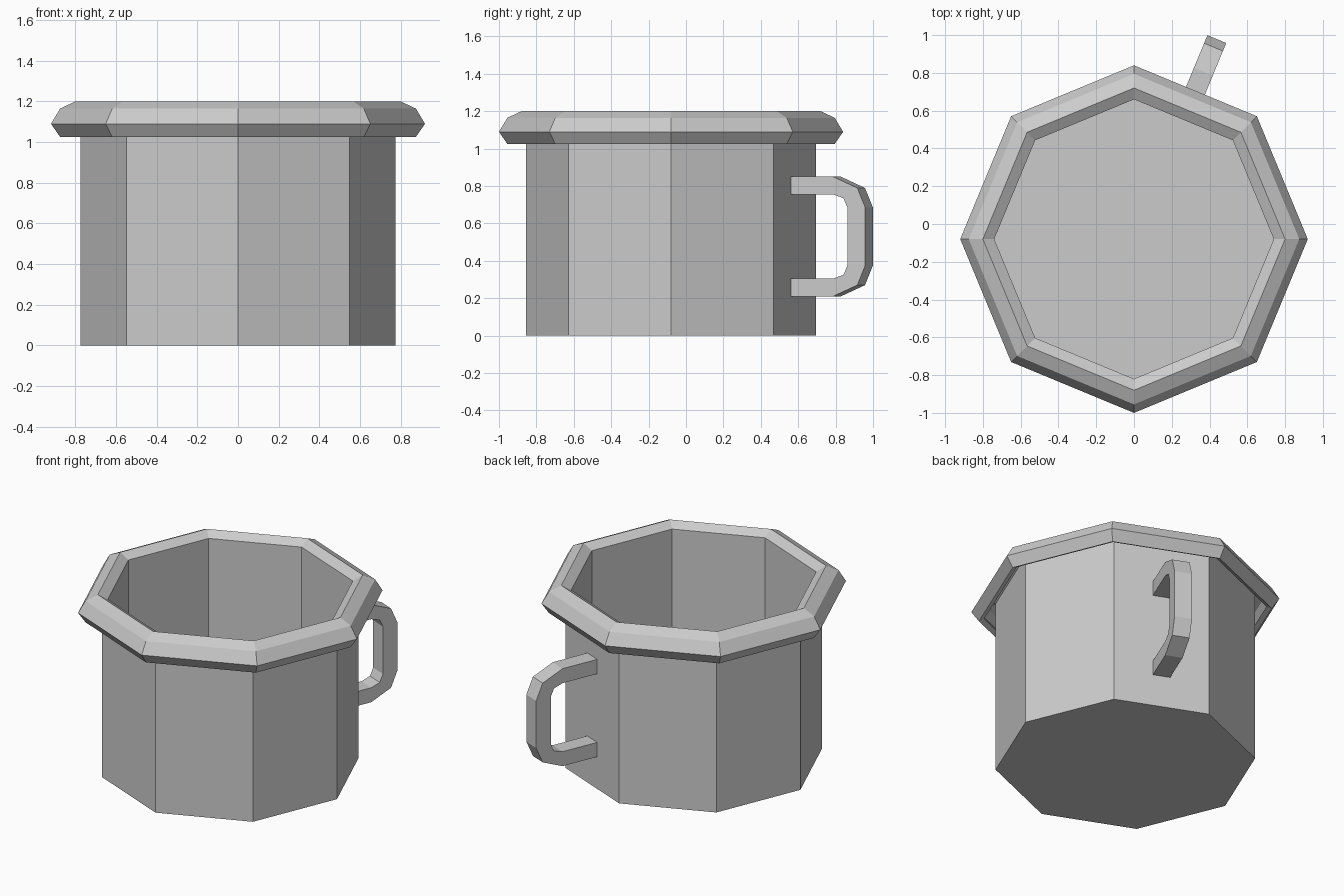
import bpy, bmesh
from math import cos, sin, pi, radians

if "Cube" in bpy.data.objects:
    bpy.data.objects.remove(bpy.data.objects["Cube"])

CENTRE_Y = -0.08
SIDES = 8


def finish(name, bm):
    bmesh.ops.recalc_face_normals(bm, faces=bm.faces)
    mesh = bpy.data.meshes.new(name)
    bm.to_mesh(mesh)
    bm.free()
    obj = bpy.data.objects.new(name, mesh)
    obj.location.y = CENTRE_Y
    bpy.context.collection.objects.link(obj)
    return obj


def lathe(name, profile):
    """Octagonal lathe of (radius, z) points, capped at both ends."""
    bm = bmesh.new()
    rings = [[bm.verts.new((r * cos(2 * pi * i / SIDES), r * sin(2 * pi * i / SIDES), z))
              for i in range(SIDES)] for r, z in profile]
    for a, b in zip(rings, rings[1:]):
        for i in range(SIDES):
            j = (i + 1) % SIDES
            bm.faces.new((a[i], a[j], b[j], b[i]))
    bm.faces.new(rings[0])
    bm.faces.new(rings[-1])
    return finish(name, bm)


def strap(name, outer, inner, width):
    """Flat band between two (reach, z) outlines, given a width."""
    bm = bmesh.new()
    rows = [[bm.verts.new((x, y, z)) for (x, z), y in
             ((o, -width / 2), (o, width / 2), (i, width / 2), (i, -width / 2))]
            for o, i in zip(outer, inner)]
    for a, b in zip(rows, rows[1:]):
        for i in range(4):
            j = (i + 1) % 4
            bm.faces.new((a[i], a[j], b[j], b[i]))
    bm.faces.new(rows[0])
    bm.faces.new(rows[-1])
    return finish(name, bm)


def mirrored(half, mid_z):
    return half + [(x, 2 * mid_z - z) for x, z in reversed(half)]


# Hollow pot with a rolled lip: outer wall, lip underside, lip top, inner wall, floor
lathe("pot", [
    (0.775, 0), (0.775, 1.14), (0.80, 1.16), (0.85, 1.137), (0.878, 1.09), (0.843, 1.04),
    (0.875, 1.025), (0.92, 1.09), (0.875, 1.165), (0.80, 1.20), (0.74, 1.165), (0.74, 0.035),
])

# Handle on the middle of the back right face
handle = strap(
    "handle",
    mirrored([(0.70, 0.85), (0.96, 0.85), (1.10, 0.79), (1.146, 0.685)], 0.53),
    mirrored([(0.70, 0.755), (0.96, 0.755), (1.02, 0.735), (1.043, 0.685)], 0.53),
    0.108)
handle.rotation_euler.z = radians(67.5)
